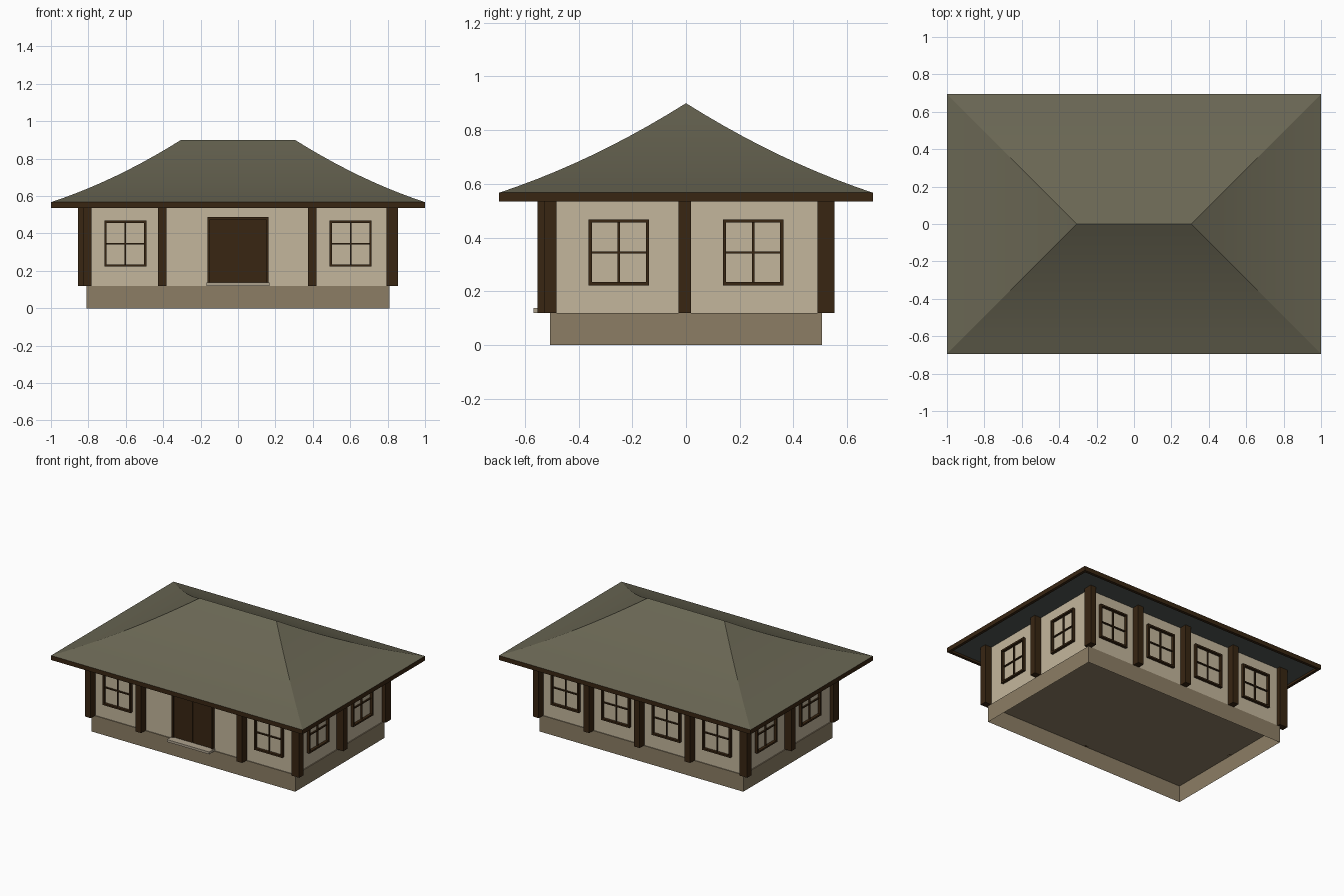
import bpy, bmesh, math
from mathutils import Matrix, Vector

cube = bpy.data.objects.get("Cube")
if cube:
    bpy.data.objects.remove(cube, do_unlink=True)


def material(name, rgb):
    m = bpy.data.materials.new(name)
    m.use_nodes = True
    col = (*rgb, 1)
    m.diffuse_color = col
    bsdf = m.node_tree.nodes["Principled BSDF"]
    bsdf.inputs["Base Color"].default_value = col
    bsdf.inputs["Roughness"].default_value = 0.9
    return m


PLASTER = material("cream_plaster", (0.55, 0.47, 0.335))
STONE = material("plinth_stone", (0.265, 0.208, 0.13))
WOOD = material("dark_wood", (0.04, 0.019, 0.006))
ROOF = material("olive_roof", (0.142, 0.133, 0.087))
SOFFIT = material("grey_soffit", (0.085, 0.095, 0.09))
STEP = material("step_stone", (0.42, 0.36, 0.27))


def finish(name, bm, mat):
    mesh = bpy.data.meshes.new(name)
    bmesh.ops.recalc_face_normals(bm, faces=bm.faces)
    bm.to_mesh(mesh)
    bm.free()
    mesh.materials.append(mat)
    obj = bpy.data.objects.new(name, mesh)
    bpy.context.collection.objects.link(obj)
    return obj


def add_box(bm, lo, hi):
    lo, hi = Vector(lo), Vector(hi)
    m = Matrix.Translation((lo + hi) / 2) @ Matrix.Diagonal((*(hi - lo), 1))
    return bmesh.ops.create_cube(bm, size=1, matrix=m)["verts"]


def boxes(name, mat, spans, turn=0):
    """One object from several lo/hi boxes, turned about the vertical axis."""
    bm = bmesh.new()
    for lo, hi in spans:
        add_box(bm, lo, hi)
    bm.transform(Matrix.Rotation(turn, 4, "Z"))
    return finish(name, bm, mat)


BASE, EAVE, TOP = 0.12, 0.567, 0.9
WALL_X, WALL_Y = 0.803, 0.5
ROOF_X, ROOF_Y = 1.0, 0.695

# Hollow plinth, open underneath
bm = bmesh.new()
add_box(bm, (-0.81, -0.506, 0), (0.81, 0.506, BASE))
bmesh.ops.delete(bm, geom=[f for f in bm.faces if f.calc_center_median().z < 0.01],
                 context="FACES_ONLY")
finish("plinth", bm, STONE)

# Wall body
boxes("walls", PLASTER, [((-WALL_X, -WALL_Y, BASE), (WALL_X, WALL_Y, EAVE - 0.01))])


def window(name, u, face, turn):
    """Raised frame with a thinner cross, centred at u along the wall."""
    w, z0, z1, bar, thin = 0.1125, 0.222, 0.468, 0.012, 0.004
    mid = (z0 + z1) / 2
    near, out = -face + 0.01, -face - 0.02
    cross = -face - 0.01
    boxes(name, WOOD, [
        ((u - w, out, z0), (u - w + bar, near, z1)),
        ((u + w - bar, out, z0), (u + w, near, z1)),
        ((u - w + bar, out, z0), (u + w - bar, near, z0 + bar)),
        ((u - w + bar, out, z1 - bar), (u + w - bar, near, z1)),
        ((u - thin, cross, z0 + bar), (u + thin, near, z1 - bar)),
        ((u - w + bar, cross, mid - thin), (u + w - bar, near, mid + thin)),
    ], turn)


# Posts and windows, wall by wall; every wall owns the post at its first corner
sides = [("front", WALL_X, WALL_Y, 4), ("left", WALL_Y, WALL_X, 2),
         ("back", WALL_X, WALL_Y, 4), ("right", WALL_Y, WALL_X, 2)]
for k, (side, half, face, bays) in enumerate(sides):
    turn = k * math.pi / 2
    bay = 2 * half / bays
    for i in range(bays):
        u = -half - 0.004 + i * bay
        if not (side == "front" and i == 2):
            boxes(f"{side}_post_{i + 1}", WOOD,
                  [((u - 0.023, -face - 0.053, BASE), (u + 0.023, -face + 0.01, EAVE - 0.01))], turn)
        if not (side == "front" and i in (1, 2)):
            window(f"{side}_window_{i + 1}", -half + (i + 0.5) * bay, face, turn)

# Double door with a frame, and the doorstep
boxes("door_leaves", WOOD, [((s * 0.077 - 0.075, -WALL_Y - 0.012, BASE),
                             (s * 0.077 + 0.075, -WALL_Y + 0.01, 0.476)) for s in (-1, 1)])
boxes("door_frame", WOOD, [
    ((-0.162, -WALL_Y - 0.022, BASE), (-0.15, -WALL_Y + 0.01, 0.487)),
    ((0.15, -WALL_Y - 0.022, BASE), (0.162, -WALL_Y + 0.01, 0.487)),
    ((-0.15, -WALL_Y - 0.022, 0.475), (0.15, -WALL_Y + 0.01, 0.487)),
    ((-0.003, -WALL_Y - 0.008, BASE), (0.003, -WALL_Y + 0.01, 0.476)),
])
boxes("doorstep", STEP, [((-0.168, -0.567, BASE), (0.168, -WALL_Y + 0.01, 0.137))])

# Fascia boards around the eaves
t, z0 = 0.02, 0.535
boxes("fascia", WOOD, [
    ((-ROOF_X, -ROOF_Y, z0), (ROOF_X, -ROOF_Y + t, EAVE)),
    ((-ROOF_X, ROOF_Y - t, z0), (ROOF_X, ROOF_Y, EAVE)),
    ((-ROOF_X, -ROOF_Y + t, z0), (-ROOF_X + t, ROOF_Y - t, EAVE)),
    ((ROOF_X - t, -ROOF_Y + t, z0), (ROOF_X, ROOF_Y - t, EAVE)),
])

# Flat soffit under the overhang
boxes("soffit", SOFFIT, [((-ROOF_X + t, -ROOF_Y + t, 0.55), (ROOF_X - t, ROOF_Y - t, 0.56))])

# Hipped roof: shrinking rectangles with a gentle concave sweep up to the ridge
bm = bmesh.new()
STEPS = 10
rings = []
for i in range(STEPS + 1):
    f = i / STEPS
    x, y = ROOF_X - ROOF_Y * f, ROOF_Y * (1 - f)
    z = EAVE + (TOP - EAVE) * (f - 0.31 * f * (1 - f))
    rings.append([bm.verts.new((sx * x, sy * y, z))
                  for sx, sy in ((-1, -1), (1, -1), (1, 1), (-1, 1))])
bm.faces.new(rings[0])
for a, b in zip(rings, rings[1:]):
    for j in range(4):
        n = (j + 1) % 4
        bm.faces.new((a[j], a[n], b[n], b[j]))
bmesh.ops.remove_doubles(bm, verts=bm.verts, dist=0.0001)
roof = finish("roof", bm, ROOF)
bpy.ops.object.select_all(action="DESELECT")
roof.select_set(True)
bpy.context.view_layer.objects.active = roof
bpy.ops.object.shade_smooth_by_angle(angle=math.radians(12))
